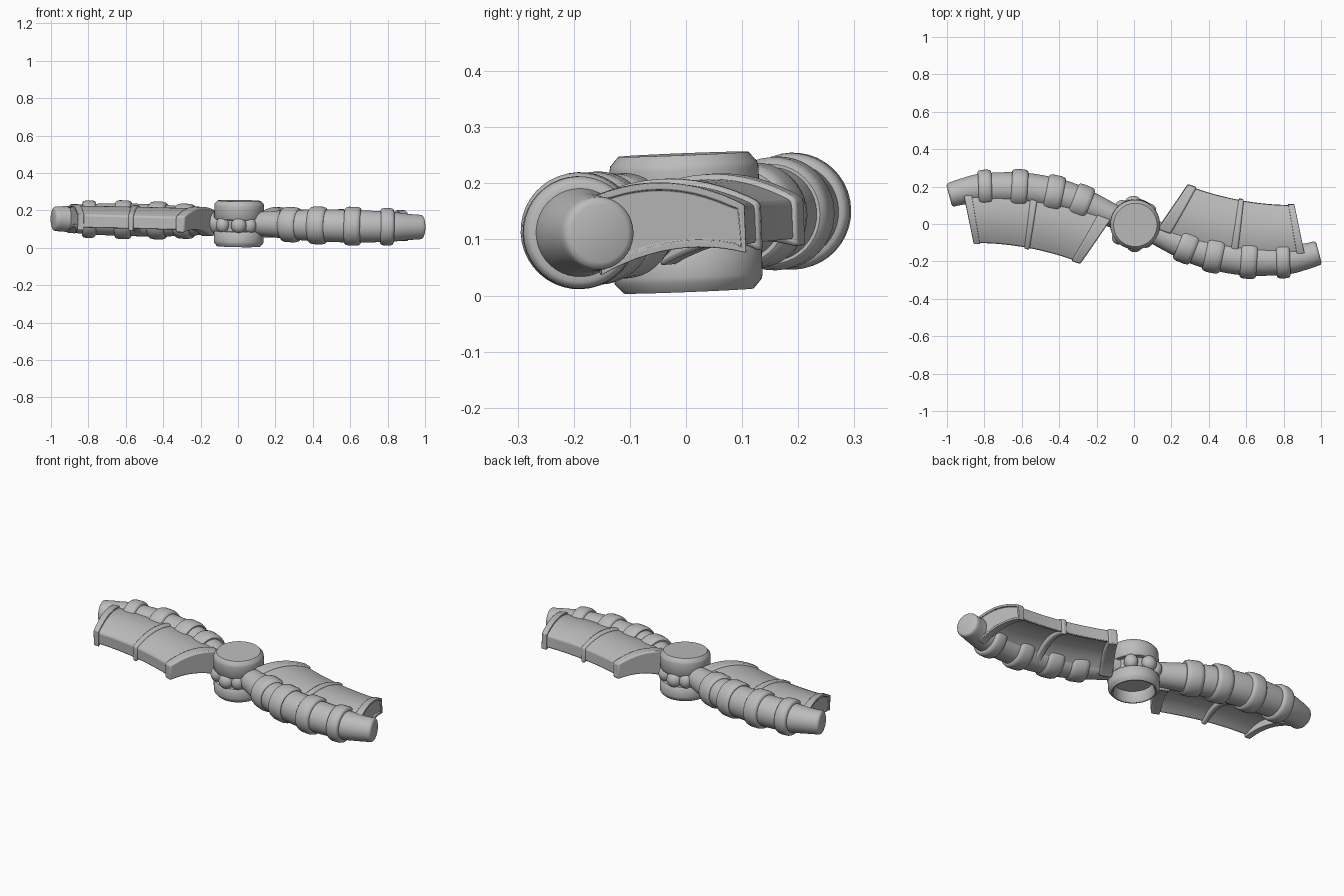
import bpy, bmesh, math
from mathutils import Vector, Matrix

cube = bpy.data.objects.get("Cube")
if cube:
    bpy.data.objects.remove(cube, do_unlink=True)

grey = bpy.data.materials.new("plain grey")
grey.use_nodes = True
grey.diffuse_color = (0.5, 0.5, 0.5, 1)
grey.node_tree.nodes["Principled BSDF"].inputs["Base Color"].default_value = (0.5, 0.5, 0.5, 1)

# The whole propeller leans slightly on its hub
LEAN = Matrix.Translation((0, 0, 0.13)) @ Matrix.Rotation(0.04, 4, 'X') @ Matrix.Rotation(0.016, 4, 'Y')
HALF_TURN = Matrix.Rotation(math.pi, 4, 'Z')


def finish(name, bm, both=True, bevel=0):
    """Turn a bmesh into one object, or a pair half a turn apart."""
    bmesh.ops.recalc_face_normals(bm, faces=bm.faces)
    mesh = bpy.data.meshes.new(name)
    bm.to_mesh(mesh)
    bm.free()
    mesh.materials.append(grey)
    mesh.shade_smooth()
    mesh.set_sharp_from_angle(angle=math.radians(40))
    turns = [("left_", Matrix()), ("right_", HALF_TURN)] if both else [("", Matrix())]
    for prefix, turn in turns:
        ob = bpy.data.objects.new(prefix + name, mesh)
        ob.matrix_world = LEAN @ turn
        bpy.context.scene.collection.objects.link(ob)
        if bevel:
            mod = ob.modifiers.new("Bevel", 'BEVEL')
            mod.width = bevel
            mod.segments = 2
            mod.limit_method = 'ANGLE'
            mod.angle_limit = math.radians(40)


def loft(name, stations, both=True, n=40):
    """Skin circles given as (centre, axis, radius) and cap both ends."""
    bm = bmesh.new()
    rings = []
    for centre, axis, r in stations:
        side = axis.cross(Vector((0, 0, 1)))
        side = side.normalized() if side.length > 0.01 else Vector((1, 0, 0))
        up = side.cross(axis).normalized()
        rings.append([bm.verts.new(centre + r * (math.cos(a) * side + math.sin(a) * up))
                      for a in (2 * math.pi * i / n for i in range(n))])
    for a, b in zip(rings, rings[1:]):
        for i in range(n):
            j = (i + 1) % n
            bm.faces.new((a[i], a[j], b[j], b[i]))
    bm.faces.new(rings[0])
    bm.faces.new(rings[-1])
    finish(name, bm, both)


# Hub: grooved spool with a hollow underside
UP = Vector((0, 0, 1))
spool = [(-0.06, 0.1), (-0.115, 0.104), (-0.122, 0.11), (-0.122, 0.116), (-0.105, 0.131),
         (-0.095, 0.133), (-0.05, 0.133), (-0.041, 0.126), (-0.039, 0.105), (0.02, 0.105),
         (0.022, 0.126), (0.031, 0.133), (0.095, 0.133), (0.105, 0.131), (0.122, 0.116)]
loft("hub", [(Vector((0.005, 0, z)), UP, r) for z, r in spool], both=False, n=64)

# Rounded lugs in the hub groove
for name, angle, reach, width in (("front_lug", -88, 0.115, 0.042), ("side_lug", 42, 0.11, 0.037),
                                  ("rear_lug", 125, 0.112, 0.037)):
    bm = bmesh.new()
    place = Matrix.Rotation(math.radians(angle), 4, 'Z') @ Matrix.Translation((reach, 0, -0.006))
    bmesh.ops.create_uvsphere(bm, u_segments=20, v_segments=12, radius=1,
                              matrix=place @ Matrix.Diagonal((0.036, width, 0.042, 1)))
    finish(name, bm)

# Curved spar along the leading edge: x, y, radius
SPAR = [(0.07, -0.025, 0.058), (0.15, -0.06, 0.067), (0.3, -0.125, 0.079), (0.42, -0.16, 0.085),
        (0.6, -0.189, 0.087), (0.8, -0.191, 0.081), (0.9, -0.178, 0.071), (0.978, -0.157, 0.065)]


def spar_at(t):
    """Smooth centre, axis and radius at knot position t."""
    i = min(int(t), len(SPAR) - 2)
    f = t - i
    p0, p1, p2, p3 = (Vector(SPAR[min(max(k, 0), len(SPAR) - 1)]) for k in range(i - 1, i + 3))
    m1, m2 = (p2 - p0) / 2, (p3 - p1) / 2
    p = (p1 * (2 * f**3 - 3 * f**2 + 1) + m1 * (f**3 - 2 * f**2 + f)
         + p2 * (3 * f**2 - 2 * f**3) + m2 * (f**3 - f**2))
    d = p1 * (6 * f * f - 6 * f) + m1 * (3 * f * f - 4 * f + 1) + p2 * (6 * f - 6 * f * f) + m2 * (3 * f * f - 2 * f)
    return Vector((p.x, p.y, 0.003)), Vector((d.x, d.y, 0)).normalized(), p.z


stations = [spar_at(i / 4) for i in range(4 * (len(SPAR) - 1) + 1)]
tip, axis, r = stations[-1]
stations += [(tip + axis * 0.007, axis, r - 0.004), (tip + axis * 0.011, axis, r - 0.013)]
loft("spar", stations)

# Rounded bands clasping the spar: knot position, half width, radius
for k, (t, half, r) in enumerate([(1.88, 0.047, 0.094), (3.05, 0.046, 0.101),
                                  (4.07, 0.043, 0.104), (4.98, 0.036, 0.1)]):
    c, axis, _ = spar_at(t)
    shape = [(-1, -0.025), (-1, -0.012), (-0.85, -0.004), (-0.5, 0), (0.5, 0),
             (0.85, -0.004), (1, -0.012), (1, -0.025)]
    loft(f"band_{k + 1}", [(c + axis * half * s, axis, r + dr) for s, dr in shape])

# Vane plan: leading and trailing edge points at root, middle and end
LEAD = [Vector(p) for p in ((0.15, -0.035), (0.54, -0.14), (0.9, -0.155))]
TRAIL = [Vector(p) for p in ((0.3, 0.2), (0.575, 0.125), (0.85, 0.1))]


def blend(pts, u):
    return (pts[0] * (2 * u - 1) * (u - 1) + pts[1] * 4 * u * (1 - u) + pts[2] * u * (2 * u - 1))


def slab(name, u0, u1, grow, hollow, s1=1.0, recess=False, bevel=0.008):
    """Cambered plate between two span positions, its underside sweeping down to the spar."""
    nu, ns = max(2, int((u1 - u0) * 20)), 12
    bm = bmesh.new()
    top, bottom = [], []
    for i in range(nu + 1):
        u = u0 + (u1 - u0) * i / nu
        a, b = blend(LEAD, u), blend(TRAIL, u)
        row_t, row_b = [], []
        for j in range(ns + 1):
            s = s1 * j / ns
            p = a.lerp(b, s)
            zt = 0.062 + 0.09 * s - 0.116 * s * s + grow
            zb = -0.035 + hollow * 4 * s * (1 - s) - 0.03 * (1 - s) - grow
            row_t.append(bm.verts.new((p.x, p.y, zt)))
            row_b.append(bm.verts.new((p.x, p.y, zb)))
        top.append(row_t)
        bottom.append(row_b)
    for i in range(nu):
        for j in range(ns):
            for g in (top, bottom):
                bm.faces.new((g[i][j], g[i + 1][j], g[i + 1][j + 1], g[i][j + 1]))
        for j in (0, ns):
            bm.faces.new((top[i][j], top[i + 1][j], bottom[i + 1][j], bottom[i][j]))
    ends = {}
    for i in (0, nu):
        ends[i] = [bm.faces.new((top[i][j], top[i][j + 1], bottom[i][j + 1], bottom[i][j]))
                   for j in range(ns)]
    bmesh.ops.recalc_face_normals(bm, faces=bm.faces)
    # Sunken panel on the outward end
    if recess:
        bmesh.ops.inset_region(bm, faces=ends[nu], thickness=0.012, depth=0)
        bmesh.ops.inset_region(bm, faces=ends[nu], thickness=0.002, depth=-0.008)
    finish(name, bm, True, bevel)


# Vane skin, hollow below, and its three ribs
slab("vane", 0.02, 0.98, 0, 0.055)
slab("root_rib", -0.03, 0.055, 0.009, 0.025, 1.03)
slab("middle_rib", 0.47, 0.52, 0.009, 0.04, 1.03)
slab("end_rib", 0.955, 1.015, 0.008, 0.025, 1.02, recess=True, bevel=0.004)
